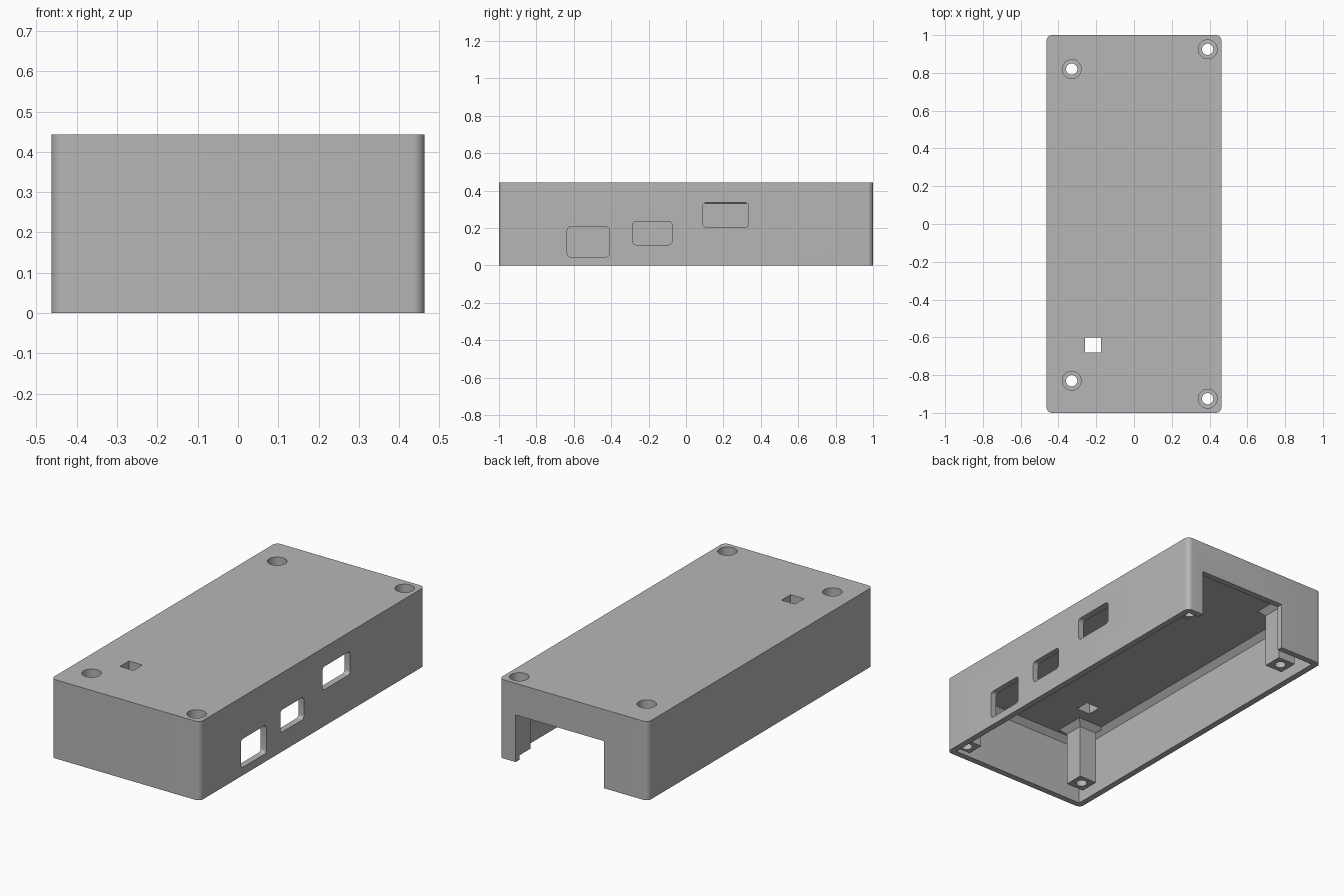
import bpy
import bmesh
import math

if "Cube" in bpy.data.objects:
    bpy.data.objects.remove(bpy.data.objects["Cube"], do_unlink=True)

HX, HY, H = 0.463, 1.0, 0.443      # outer half sizes and height
WALL, CEILING, CHAMFER = 0.035, 0.36, 0.03

plastic = bpy.data.materials.new("grey plastic")
plastic.use_nodes = True
plastic.diffuse_color = (0.47, 0.47, 0.47, 1)
plastic.node_tree.nodes["Principled BSDF"].inputs["Base Color"].default_value = plastic.diffuse_color


def loft(name, rings):
    """Closed solid through rings that have equal numbers of points."""
    bm = bmesh.new()
    loops = [[bm.verts.new(p) for p in ring] for ring in rings]
    n = len(loops[0])
    for low, high in zip(loops, loops[1:]):
        for i in range(n):
            j = (i + 1) % n
            bm.faces.new((low[i], low[j], high[j], high[i]))
    bm.faces.new(loops[0][::-1])
    bm.faces.new(loops[-1])
    bmesh.ops.recalc_face_normals(bm, faces=bm.faces)
    mesh = bpy.data.meshes.new(name)
    bm.to_mesh(mesh)
    bm.free()
    mesh.materials.append(plastic)
    obj = bpy.data.objects.new(name, mesh)
    bpy.context.collection.objects.link(obj)
    return obj


def rounded(cx, cy, hx, hy, r, steps=8):
    """Outline of a rounded rectangle; r = 0 gives a plain one."""
    if r == 0:
        return [(cx - hx, cy - hy), (cx + hx, cy - hy), (cx + hx, cy + hy), (cx - hx, cy + hy)]
    pts = []
    for k, (sx, sy) in enumerate([(1, 1), (-1, 1), (-1, -1), (1, -1)]):
        for i in range(steps + 1):
            a = math.pi / 2 * (k + i / steps)
            pts.append((cx + sx * (hx - r) + r * math.cos(a),
                        cy + sy * (hy - r) + r * math.sin(a)))
    return pts


def circle(cx, cy, r, n=32):
    return [(cx + r * math.cos(math.tau * i / n), cy + r * math.sin(math.tau * i / n))
            for i in range(n)]


def prism(name, outline, z0, z1):
    return loft(name, [[(x, y, z) for x, y in outline] for z in (z0, z1)])


def combine(target, tool, operation):
    mod = target.modifiers.new(operation, 'BOOLEAN')
    mod.operation, mod.solver, mod.object = operation, 'EXACT', tool
    bpy.context.view_layer.objects.active = target
    bpy.ops.object.modifier_apply(modifier=mod.name)
    bpy.data.objects.remove(tool, do_unlink=True)


# Hollow case, open below, with a chamfer where walls meet the ceiling
case = prism("enclosure_shell", rounded(0, 0, HX, HY, 0.03), 0, H)
levels = [(-0.1, 0), (CEILING - CHAMFER, 0), (CEILING, CHAMFER)]
cavity = loft("cavity", [[(x, y, z) for x, y in
                          rounded(0, 0, HX - WALL - d, HY - WALL - d, 0)] for z, d in levels])
combine(case, cavity, 'DIFFERENCE')

# Square screw posts that flare out at the ceiling
screws = [(-0.33, 0.82), (-0.33, -0.83), (0.39, 0.925), (0.39, -0.925)]
for sx, sy in screws:
    rings = []
    for z, half in [(0.025, 0.055), (CEILING - CHAMFER, 0.055),
                    (CEILING, 0.055 + CHAMFER), (0.4, 0.055 + CHAMFER)]:
        rings.append([(max(-0.45, min(0.45, x)), max(-0.985, min(0.985, y)), z)
                      for x, y in rounded(sx, sy, half, half, 0)])
    combine(case, loft("post", rings), 'UNION')

# Large opening in the back wall
combine(case, prism("back_opening", rounded(0.085, 0.98, 0.275, 0.13, 0), -0.1, 0.265), 'DIFFERENCE')

# Screw holes with wide counterbores
for sx, sy in screws:
    combine(case, prism("screw_hole", circle(sx, sy, 0.03), -0.1, 0.6), 'DIFFERENCE')
    combine(case, prism("counterbore", circle(sx, sy, 0.05), H - 0.09, 0.6), 'DIFFERENCE')

# Square hole in the top
combine(case, prism("top_hole", rounded(-0.217, -0.64, 0.042, 0.04, 0), 0.2, 0.6), 'DIFFERENCE')

# Rounded port windows along one side: y range, z range
for y0, y1, z0, z1 in [(-0.635, -0.41, 0.045, 0.205),
                       (-0.285, -0.075, 0.11, 0.235),
                       (0.09, 0.335, 0.205, 0.335)]:
    outline = rounded((y0 + y1) / 2, (z0 + z1) / 2, (y1 - y0) / 2, (z1 - z0) / 2, 0.018, 5)
    combine(case, loft("port", [[(x, y, z) for y, z in outline] for x in (0.38, 0.6)]), 'DIFFERENCE')

# Smooth the round walls, keep the edges sharp
bpy.ops.object.select_all(action='DESELECT')
case.select_set(True)
bpy.context.view_layer.objects.active = case
bpy.ops.object.shade_smooth_by_angle(angle=math.radians(30))
